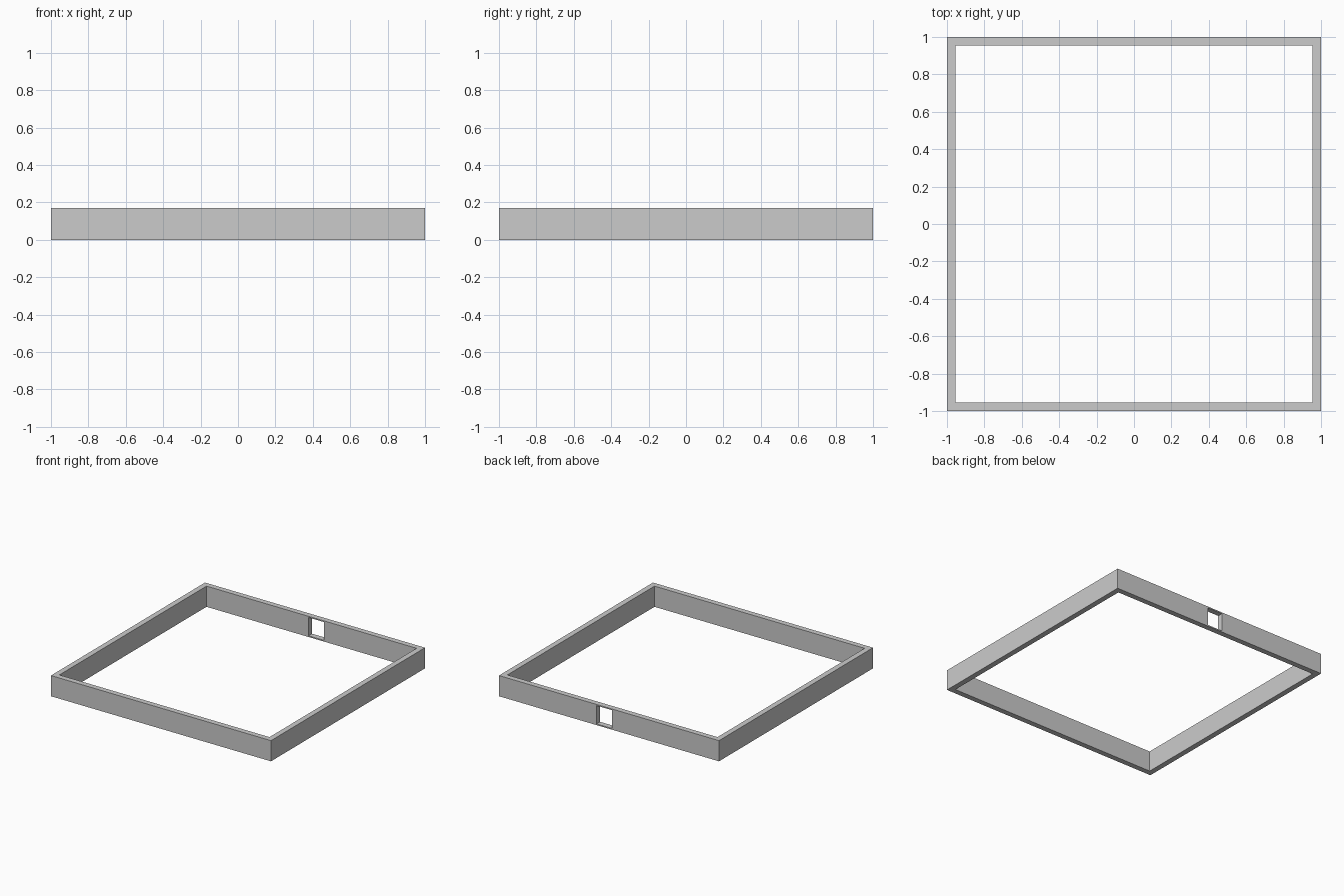
import bpy

if "Cube" in bpy.data.objects:
    bpy.data.objects.remove(bpy.data.objects["Cube"])

W, H = 0.045, 0.17            # wall thickness and height
X0, X1 = -0.027, 0.112        # opening in the back wall
Z0, Z1 = 0.01, 0.16


def box(name, lo, hi):
    bpy.ops.mesh.primitive_cube_add(size=1, location=[(a + b) / 2 for a, b in zip(lo, hi)])
    o = bpy.context.object
    o.name = name
    o.scale = [b - a for a, b in zip(lo, hi)]
    bpy.ops.object.transform_apply(location=False, rotation=False, scale=True)
    return o


def cut(target, cutter):
    cutter.hide_render = True
    cutter.hide_set(True)
    m = target.modifiers.new(cutter.name, 'BOOLEAN')
    m.operation = 'DIFFERENCE'
    m.solver = 'EXACT'
    m.object = cutter


# square perimeter wall, hollowed by an inner box and pierced at the back
wall = box("perimeter_wall", (-1, -1, 0), (1, 1, H))
cut(wall, box("inner_cutter", (-1 + W, -1 + W, -0.1), (1 - W, 1 - W, H + 0.1)))
cut(wall, box("opening_cutter", (X0, 0.9, Z0), (X1, 1.1, Z1)))
